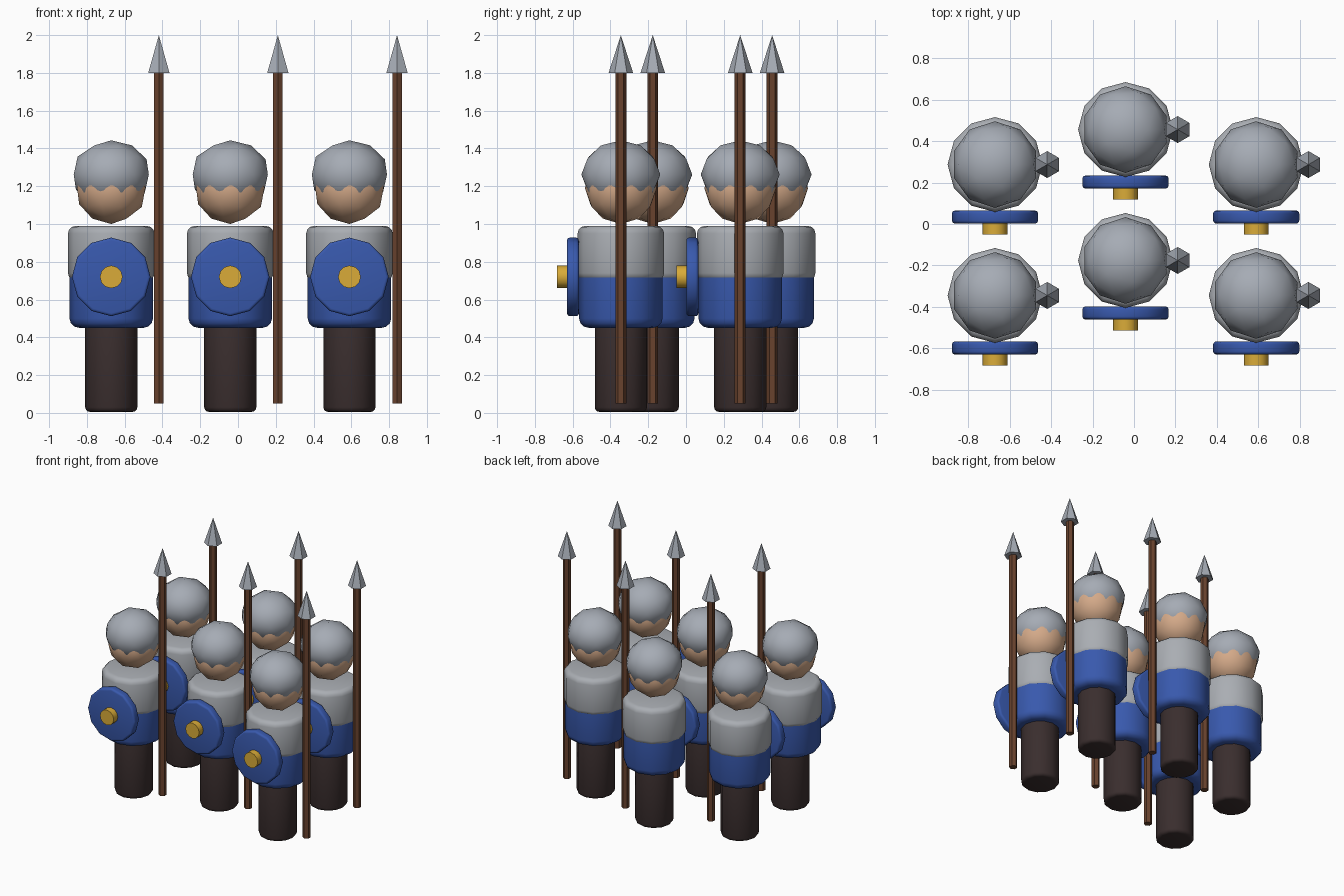
import bpy, math

if "Cube" in bpy.data.objects:
    bpy.data.objects.remove(bpy.data.objects["Cube"])


def material(name, rgb):
    m = bpy.data.materials.new(name)
    m.diffuse_color = (*rgb, 1)
    m.use_nodes = True
    m.node_tree.nodes["Principled BSDF"].inputs["Base Color"].default_value = m.diffuse_color
    return m


STEEL = material("helmet_steel", (0.38, 0.41, 0.46))
MAIL = material("mail_grey", (0.40, 0.42, 0.45))
BLUE = material("tunic_blue", (0.04, 0.10, 0.42))
SKIN = material("skin", (0.66, 0.40, 0.25))
GOLD = material("brass", (0.70, 0.41, 0.04))
WOOD = material("wood", (0.14, 0.055, 0.027))
DARK = material("dark_brown", (0.042, 0.027, 0.027))


def finish(name, mat, bevel=0):
    ob = bpy.context.object
    ob.name = name
    ob.data.materials.append(mat)
    bpy.ops.object.transform_apply(location=False, rotation=True, scale=True)
    if bevel:
        mod = ob.modifiers.new("rounded_rims", 'BEVEL')
        mod.width = bevel
        mod.segments = 3
        mod.limit_method = 'ANGLE'
        mod.angle_limit = math.radians(50)
        bpy.ops.object.modifier_apply(modifier=mod.name)
    bpy.ops.object.shade_smooth_by_angle(angle=math.radians(40))
    return ob


def upright(name, mat, x, y, z0, z1, r, sides=12, top=None, bevel=0):
    """Vertical cylinder or cone between two heights."""
    bpy.ops.mesh.primitive_cone_add(vertices=sides, radius1=r, radius2=r if top is None else top,
                                    depth=z1 - z0, location=(x, y, (z0 + z1) / 2))
    return finish(name, mat, bevel)


def disc(name, mat, x, y0, y1, z, r, bevel=0):
    """Cylinder lying along y."""
    bpy.ops.mesh.primitive_cylinder_add(vertices=12, radius=r, depth=y1 - y0,
                                        location=(x, (y0 + y1) / 2, z),
                                        rotation=(math.pi / 2, 0, 0))
    return finish(name, mat, bevel)


def ball(name, mat, x, y, z, r, height):
    bpy.ops.mesh.primitive_ico_sphere_add(subdivisions=2, radius=1, location=(x, y, z))
    bpy.context.object.scale = (r, r, height)
    return finish(name, mat)


def soldier(x, y):
    # legs and torso
    upright("legs", DARK, x, y, 0.005, 0.50, 0.138, bevel=0.025)
    upright("tunic", BLUE, x, y, 0.45, 0.985, 0.221, bevel=0.05)
    upright("mail_shirt", MAIL, x, y, 0.70, 0.99, 0.229, bevel=0.04)
    # head with helmet overlapping its upper half
    ball("head", SKIN, x, y, 1.19, 0.19, 0.19)
    ball("helmet", STEEL, x, y, 1.262, 0.209, 0.181)
    # round shield with boss
    disc("shield", BLUE, x, y - 0.285, y - 0.222, 0.72, 0.208, bevel=0.015)
    disc("shield_boss", GOLD, x, y - 0.337, y - 0.27, 0.72, 0.06)
    # spear
    upright("spear_shaft", WOOD, x + 0.252, y, 0.05, 1.81, 0.029, sides=6)
    upright("spear_head", STEEL, x + 0.252, y, 1.80, 2.0, 0.065, sides=6, top=0)


# two ranks of three, middle file stepped back
for row_y in (-0.345, 0.287):
    for x, step in ((-0.671, 0), (-0.041, 0.169), (0.59, 0)):
        soldier(x, row_y + step)
